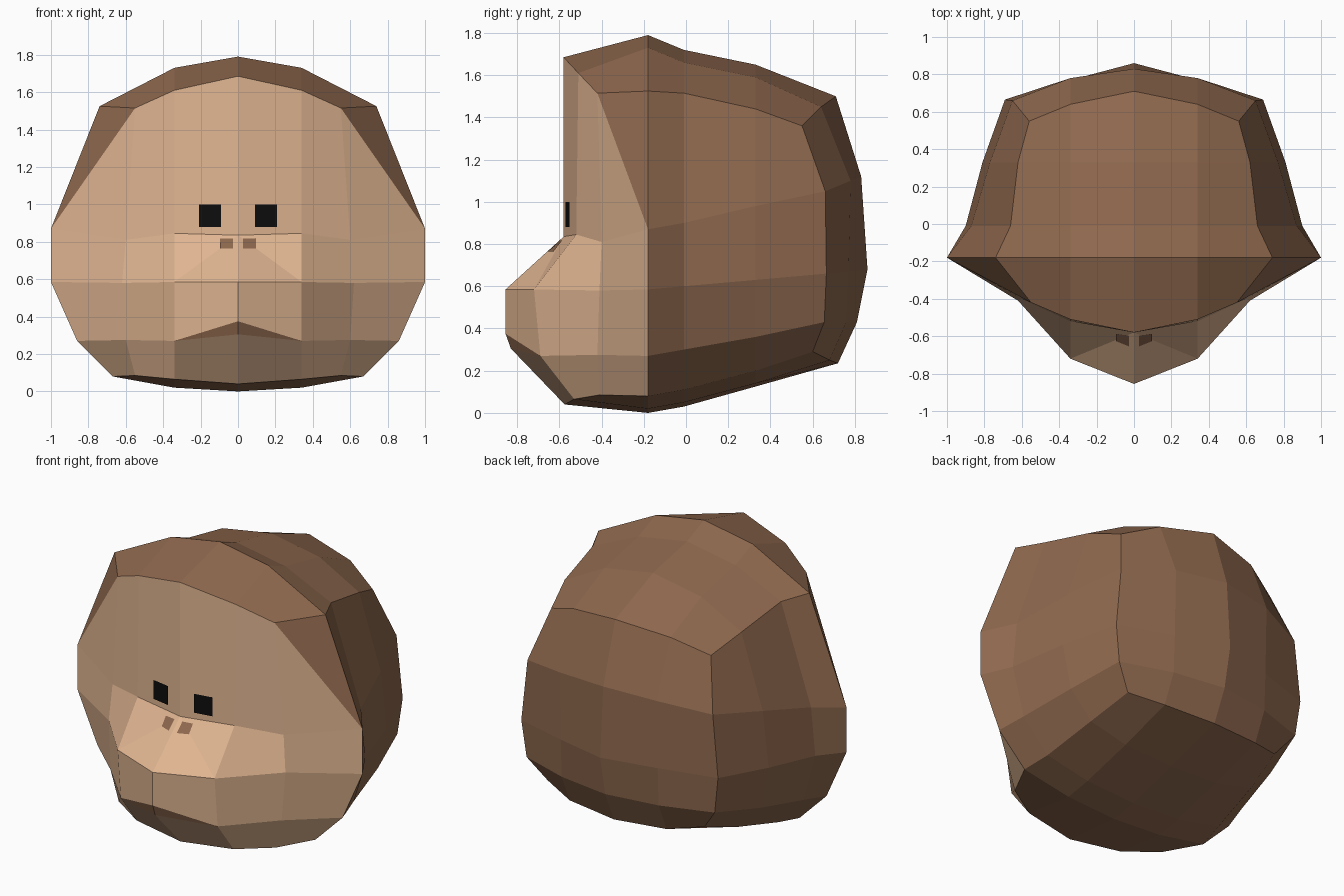
import bpy
import bmesh
from mathutils import Vector
from mathutils.bvhtree import BVHTree

default_cube = bpy.data.objects.get("Cube")
if default_cube:
    bpy.data.objects.remove(default_cube, do_unlink=True)


def make_material(name, colour):
    material = bpy.data.materials.new(name)
    material.use_nodes = True
    material.diffuse_color = (*colour, 1)
    shader = next(n for n in material.node_tree.nodes if n.type == 'BSDF_PRINCIPLED')
    shader.inputs["Base Color"].default_value = (*colour, 1)
    shader.inputs["Roughness"].default_value = 0.9
    return material


brown = make_material("brown fur", (0.27, 0.138, 0.075))
tan = make_material("tan skin", (0.75, 0.465, 0.285))
black = make_material("black eye", (0.004, 0.004, 0.004))
FUR, SKIN = 0, 1


def section(y, outline):
    """Half outline of the head at depth y, from crown to underside."""
    return [(x, y, z) for x, z in outline]


# Head sections: widest ring, then two rings towards the back
widest = section(-0.18, [(0, 1.79), (.34, 1.73), (.74, 1.525), (1, .87), (1, .585),
                         (.86, .27), (.67, .08), (.34, .02), (0, 0)])
middle = section(-0.01, [(0, 1.72), (.34, 1.66), (.66, 1.515), (.87, .9), (.9, .6),
                         (.82, .3), (.64, .11), (.34, .05), (0, .03)])
rear = section(0.33, [(0, 1.65), (.34, 1.59), (.62, 1.44), (.77, .98), (.81, .63),
                      (.75, .36), (.6, .2), (.34, .14), (0, .125)])

# Back panel rows, each from the centre line outwards
back = [
    [(0, .71, 1.5), (.34, .64, 1.45), (.56, .55, 1.36)],
    [(0, .83, 1.12), (.34, .78, 1.1), (.65, .66, 1.05)],
    [(0, .86, .68), (.34, .77, .67), (.69, .665, .66)],
    [(0, .81, .43), (.34, .76, .43), (.66, .655, .43)],
    [(0, .72, .235), (.34, .68, .25), (.55, .6, .29)],
]

# Face rows: hairline, brow, muzzle, upper lip, chin
face = [
    [(0, -.58, 1.685), (.34, -.51, 1.61), (.55, -.42, 1.515)],
    [(0, -.58, .835), (.34, -.52, .845), (.6, -.4, .81)],
    [(0, -.855, .585), (.34, -.72, .585), (.62, -.41, .58)],
    [(0, -.855, .375), (.34, -.69, .27), (.6, -.42, .275)],
    [(0, -.575, .04), (.34, -.53, .065), (.55, -.41, .085)],
]
lower_lip = (0, -.83, .305)


def rim(panel):
    """Outer border of a panel, in the same order as a head section."""
    return panel[0] + [row[-1] for row in panel[1:-1]] + panel[-1][::-1]


def strip(first, second, material):
    """Quads joining two point rows of equal length."""
    return [((first[i], first[i + 1], second[i + 1], second[i]), material)
            for i in range(len(first) - 1)]


polygons = []

# Fur shell and back panel
shell = [widest, middle, rear, rim(back)]
for front_ring, back_ring in zip(shell, shell[1:]):
    polygons += strip(front_ring, back_ring, FUR)
for upper, lower in zip(back, back[1:]):
    polygons += strip(upper, lower, FUR)

# Fur above the forehead, at the temple and under the chin
border = rim(face)
polygons += strip(border[:3], widest[:3], FUR)
polygons += strip(border[6:], widest[6:], FUR)
polygons.append(((border[2], widest[2], widest[3]), FUR))

# Cheeks
polygons.append(((border[2], border[3], widest[3]), SKIN))
polygons += strip(border[3:7], widest[3:7], SKIN)

# Forehead, muzzle and chin
hairline, brow, muzzle, lip, chin = face
polygons += strip(hairline, brow, SKIN)
polygons += strip(brow[1:], muzzle[1:], SKIN)
polygons.append(((brow[0], muzzle[0], muzzle[1]), SKIN))
polygons.append(((brow[0], muzzle[1], brow[1]), SKIN))
polygons += strip(muzzle, lip, SKIN)
polygons += strip([lower_lip] + lip[1:], chin, SKIN)

# Mouth opening
polygons.append(((lip[0], lip[1], lower_lip), FUR))


def link(name, bm, materials):
    mesh = bpy.data.meshes.new(name)
    bm.to_mesh(mesh)
    for material in materials:
        mesh.materials.append(material)
    obj = bpy.data.objects.new(name, mesh)
    bpy.context.scene.collection.objects.link(obj)
    return obj


# Head: both halves, welded along the centre line
bm = bmesh.new()
for side in (1, -1):
    for points, material in polygons:
        corners = [bm.verts.new((side * x, y, z)) for x, y, z in points]
        bm.faces.new(corners).material_index = material
bmesh.ops.remove_doubles(bm, verts=bm.verts, dist=0.0005)
bmesh.ops.recalc_face_normals(bm, faces=bm.faces)
surface = BVHTree.FromBMesh(bm)
link("head", bm, [brown, tan])
bm.free()


def add_plate(name, side, x_range, z_range, material):
    """Thin patch laid on the front of the head."""
    (x0, x1), (z0, z1) = x_range, z_range
    plate = bmesh.new()
    corners = []
    for x, z in ((x0, z0), (x1, z0), (x1, z1), (x0, z1)):
        hit = surface.ray_cast(Vector((side * x, -2, z)), Vector((0, 1, 0)))[0]
        corners.append(plate.verts.new(hit - Vector((0, 0.008, 0))))
    if side < 0:
        corners.reverse()
    plate.faces.new(corners)
    link(name, plate, [material])
    plate.free()


# Eyes and nostrils
for label, side in (("left", 1), ("right", -1)):
    add_plate(label + "_eye", side, (.092, .208), (.88, 1.0), black)
    add_plate(label + "_nostril", side, (.028, .095), (.765, .817), brown)
